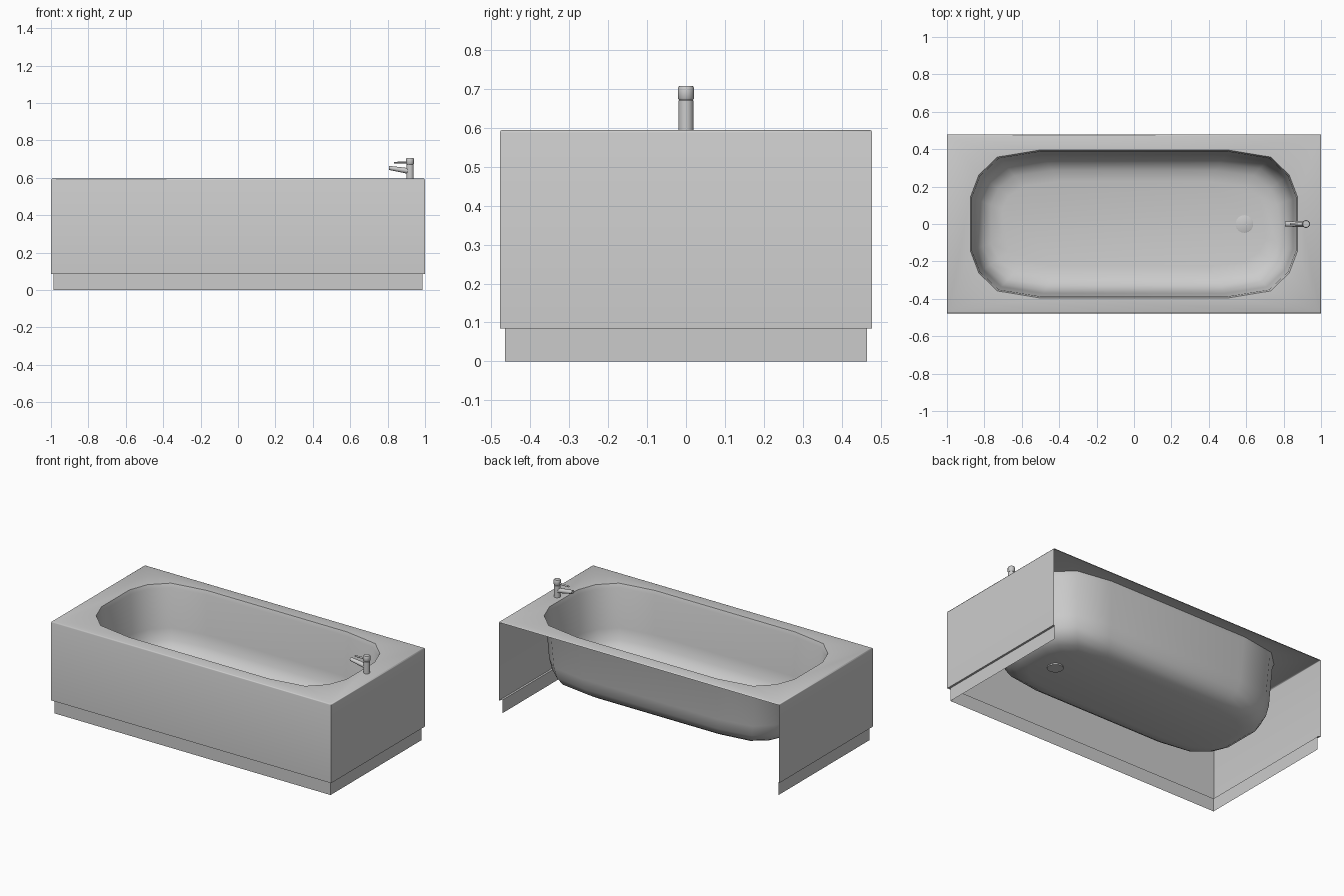
import bpy, bmesh, math
from mathutils import Matrix, Vector

if "Cube" in bpy.data.objects:
    bpy.data.objects.remove(bpy.data.objects["Cube"])


def finish(bm, name, angle=50, up=False):
    bmesh.ops.recalc_face_normals(bm, faces=bm.faces[:])
    if up and max(bm.faces, key=lambda f: f.calc_center_median().z + abs(f.normal.z)).normal.z < 0:
        bmesh.ops.reverse_faces(bm, faces=bm.faces[:])
    me = bpy.data.meshes.new(name)
    bm.to_mesh(me)
    bm.free()
    ob = bpy.data.objects.new(name, me)
    bpy.context.collection.objects.link(ob)
    bpy.ops.object.select_all(action='DESELECT')
    ob.select_set(True)
    bpy.context.view_layer.objects.active = ob
    bpy.ops.object.shade_smooth_by_angle(angle=math.radians(angle))
    return ob


def ring(bm, pts, z):
    return [bm.verts.new((x, y, z)) for x, y in pts]


def skin(bm, a, b, skip=None):
    n = len(a)
    for i in range(n):
        if i != skip:
            bm.faces.new((a[i], a[(i + 1) % n], b[(i + 1) % n], b[i]))


def rect(inset):
    x, y = 1 - inset, 0.478 - inset
    return [(-x, -y), (x, -y), (x, y), (-x, y)]


# Basin opening: one quadrant mirrored around both axes
quad = [(0.875, 0.143), (0.83, 0.262), (0.73, 0.358), (0.5, 0.396)]
half = quad + [(-x, y) for x, y in reversed(quad)]
outline = half + [(-x, -y) for x, y in half]


def oval(inset):
    return [(x * (1 - inset / 0.875), y * (1 - inset / 0.396)) for x, y in outline]


# Tub shell: flat deck, basin, and an apron that is open at the back
bm = bmesh.new()
outer = ring(bm, rect(0.006), 0.595)
opening = ring(bm, oval(0), 0.595)
edges = [bm.edges.new((l[i], l[(i + 1) % len(l)])) for l in (outer, opening) for i in range(len(l))]
bmesh.ops.triangle_fill(bm, edges=edges, use_beauty=True)
prev = opening
for inset, z in [(0.008, 0.57), (0.025, 0.32), (0.04, 0.25), (0.068, 0.205), (0.11, 0.178), (0.17, 0.166)]:
    cur = ring(bm, oval(inset), z)
    skin(bm, prev, cur)
    prev = cur
bm.faces.new(prev)
prev = outer
profile = [(0.002, 0.593), (0, 0.588), (0, 0.085), (0.013, 0.085), (0.013, 0)]
for i, (inset, z) in enumerate(profile):
    cur = ring(bm, rect(inset), z)
    skin(bm, prev, cur, skip=2 if i >= 2 else None)
    prev = cur
bmesh.ops.delete(bm, geom=[e for e in bm.edges if not e.link_faces], context='EDGES')
finish(bm, "tub_shell", 50, up=True)


def disc_stack(name, x, profile, n=16):
    """Capped turned shape around a vertical axis from (radius, z) pairs."""
    bm = bmesh.new()
    circ = [(math.cos(2 * math.pi * i / n), math.sin(2 * math.pi * i / n)) for i in range(n)]
    rings = [ring(bm, [(x + r * c, r * s) for c, s in circ], z) for r, z in profile]
    for a, b in zip(rings, rings[1:]):
        skin(bm, a, b)
    bm.faces.new(rings[0])
    bm.faces.new(rings[-1])
    return finish(bm, name, 40)


def rod(name, a, b, size_a, size_b, n=12):
    """Tapered elliptical bar along x: (half width, half height) at each end."""
    bm = bmesh.new()
    rings = []
    for (x, z), (w, h) in ((a, size_a), (b, size_b)):
        rings.append([bm.verts.new((x, w * math.cos(2 * math.pi * i / n),
                                    z + h * math.sin(2 * math.pi * i / n))) for i in range(n)])
    skin(bm, *rings)
    for r in rings:
        bm.faces.new(r)
    return finish(bm, name, 40)


# Drain cover
disc_stack("drain", 0.59, [(0.047, 0.158), (0.047, 0.168), (0.043, 0.17)], 24)

# Mixer tap
disc_stack("tap_body", 0.92, [(0.0195, 0.594), (0.0195, 0.67), (0.017, 0.672), (0.017, 0.675)])
disc_stack("tap_head", 0.92, [(0.018, 0.672), (0.021, 0.676), (0.021, 0.702), (0.018, 0.707)])
rod("tap_spout", (0.808, 0.653), (0.92, 0.635), (0.014, 0.011), (0.016, 0.016))
rod("tap_lever", (0.835, 0.681), (0.92, 0.683), (0.006, 0.004), (0.008, 0.006))
